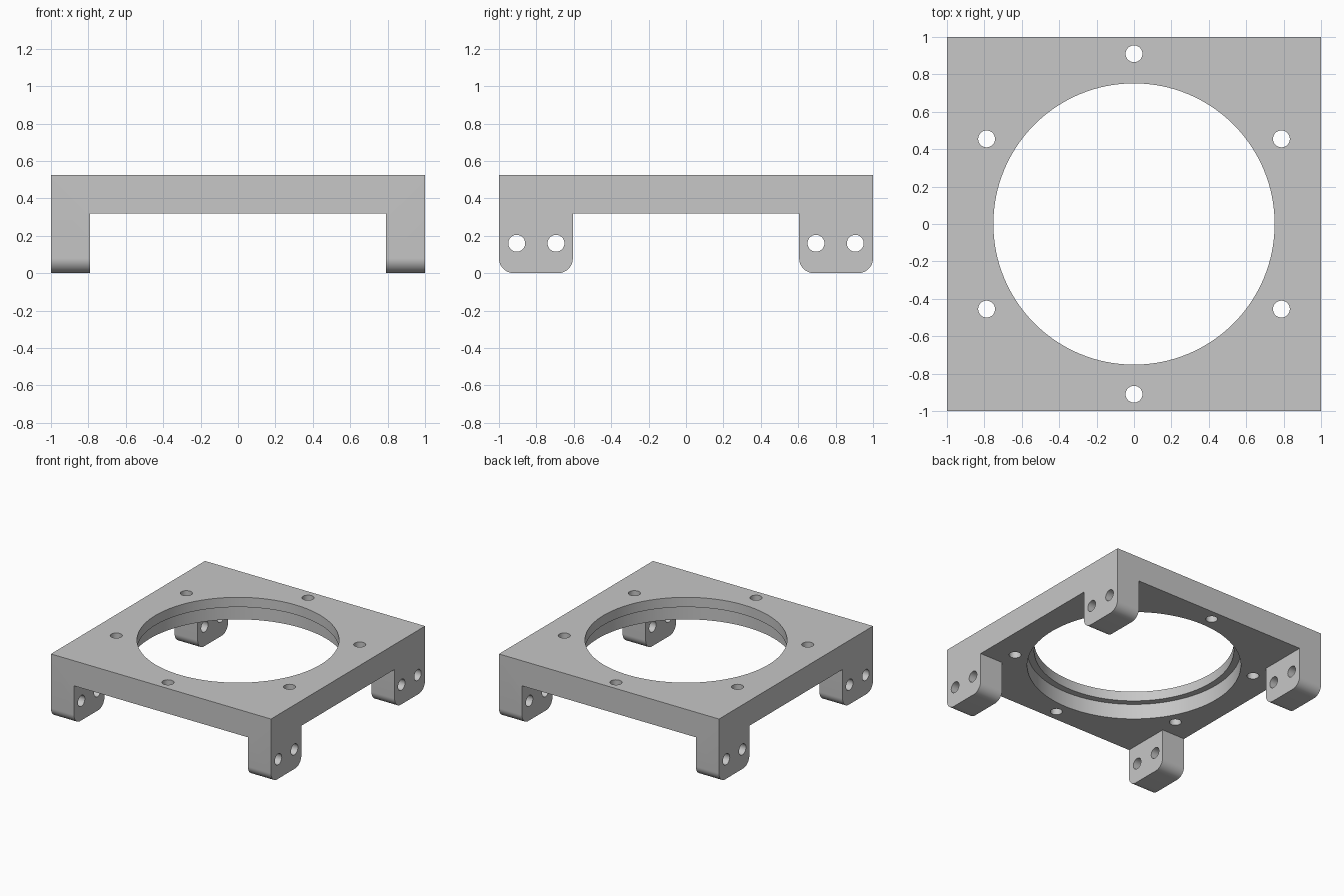
import bpy, bmesh, math
from mathutils import Matrix, Vector

if "Cube" in bpy.data.objects:
    bpy.data.objects.remove(bpy.data.objects["Cube"], do_unlink=True)

TOP, UNDER = 0.526, 0.32        # plate faces
LEG_X, LEG_Y = 0.79, 0.605      # inner faces of the legs
FILLET, HOLE_R = 0.08, 0.045

grey = bpy.data.materials.new("plain grey")
grey.use_nodes = True
colour = (0.57, 0.57, 0.57, 1)
grey.diffuse_color = colour
grey.node_tree.nodes["Principled BSDF"].inputs["Base Color"].default_value = colour


def add_object(name, bm):
    bmesh.ops.recalc_face_normals(bm, faces=bm.faces)
    mesh = bpy.data.meshes.new(name)
    bm.to_mesh(mesh)
    bm.free()
    obj = bpy.data.objects.new(name, mesh)
    mesh.materials.append(grey)
    bpy.context.collection.objects.link(obj)
    return obj


def cylinder(name, radius, depth, centre, along_x=False, sides=48):
    bm = bmesh.new()
    turn = Matrix.Rotation(math.pi / 2, 4, "Y") if along_x else Matrix()
    bmesh.ops.create_cone(bm, cap_ends=True, segments=sides, radius1=radius,
                          radius2=radius, depth=depth,
                          matrix=Matrix.Translation(centre) @ turn)
    return add_object(name, bm)


def corner(y, z, start):
    """Quarter-round points about a fillet centre."""
    return [(y + FILLET * math.cos(a), z + FILLET * math.sin(a))
            for a in (start + math.pi / 2 * i / 12 for i in range(13))]


# Side profile: plate with two round-cornered legs, extruded across the width
right = [(LEG_Y, UNDER)] + corner(LEG_Y + FILLET, FILLET, math.pi)
right += corner(1 - FILLET, FILLET, 1.5 * math.pi) + [(1, TOP)]
profile = right + [(-y, z) for y, z in reversed(right)]
bm = bmesh.new()
face = bm.faces.new([bm.verts.new((-1, y, z)) for y, z in profile])
side = bmesh.ops.extrude_face_region(bm, geom=[face])["geom"]
bmesh.ops.translate(bm, vec=Vector((2, 0, 0)),
                    verts=[v for v in side if isinstance(v, bmesh.types.BMVert)])
body = add_object("mounting_plate_with_legs", bm)

# Gap between the left and right legs
bm = bmesh.new()
bmesh.ops.create_cube(bm, size=1, matrix=Matrix.Translation((0, 0, UNDER - 0.5))
                      @ Matrix.Diagonal((2 * LEG_X, 3, 1, 1)))
cutters = [add_object("leg_gap_cutter", bm)]

# Central opening with a wider recess below
cutters.append(cylinder("opening_cutter", 0.752, 2, (0, 0, 0.5), sides=128))
cutters.append(cylinder("recess_cutter", 0.805, 0.4, (0, 0, TOP - 0.08 - 0.2), sides=128))

# Six plate holes on a circle
for i in range(6):
    a = math.radians(30 + 60 * i)
    cutters.append(cylinder("plate_hole_cutter", HOLE_R, 1,
                            (0.91 * math.cos(a), 0.91 * math.sin(a), 0.5)))

# Two cross holes through every leg
for y in (-0.905, -0.695, 0.695, 0.905):
    cutters.append(cylinder("leg_hole_cutter", HOLE_R, 3, (0, y, 0.16), along_x=True))

for cutter in cutters:
    cutter.hide_render = True
    cut = body.modifiers.new(cutter.name, "BOOLEAN")
    cut.operation, cut.solver, cut.object = "DIFFERENCE", "EXACT", cutter

# Bake the cuts and drop the cutters
graph = bpy.context.evaluated_depsgraph_get()
baked = bpy.data.meshes.new_from_object(body.evaluated_get(graph))
body.modifiers.clear()
body.data = baked
for cutter in cutters:
    bpy.data.objects.remove(cutter, do_unlink=True)

bpy.ops.object.select_all(action="DESELECT")
body.select_set(True)
bpy.context.view_layer.objects.active = body
bpy.ops.object.shade_smooth_by_angle(angle=math.radians(30))
